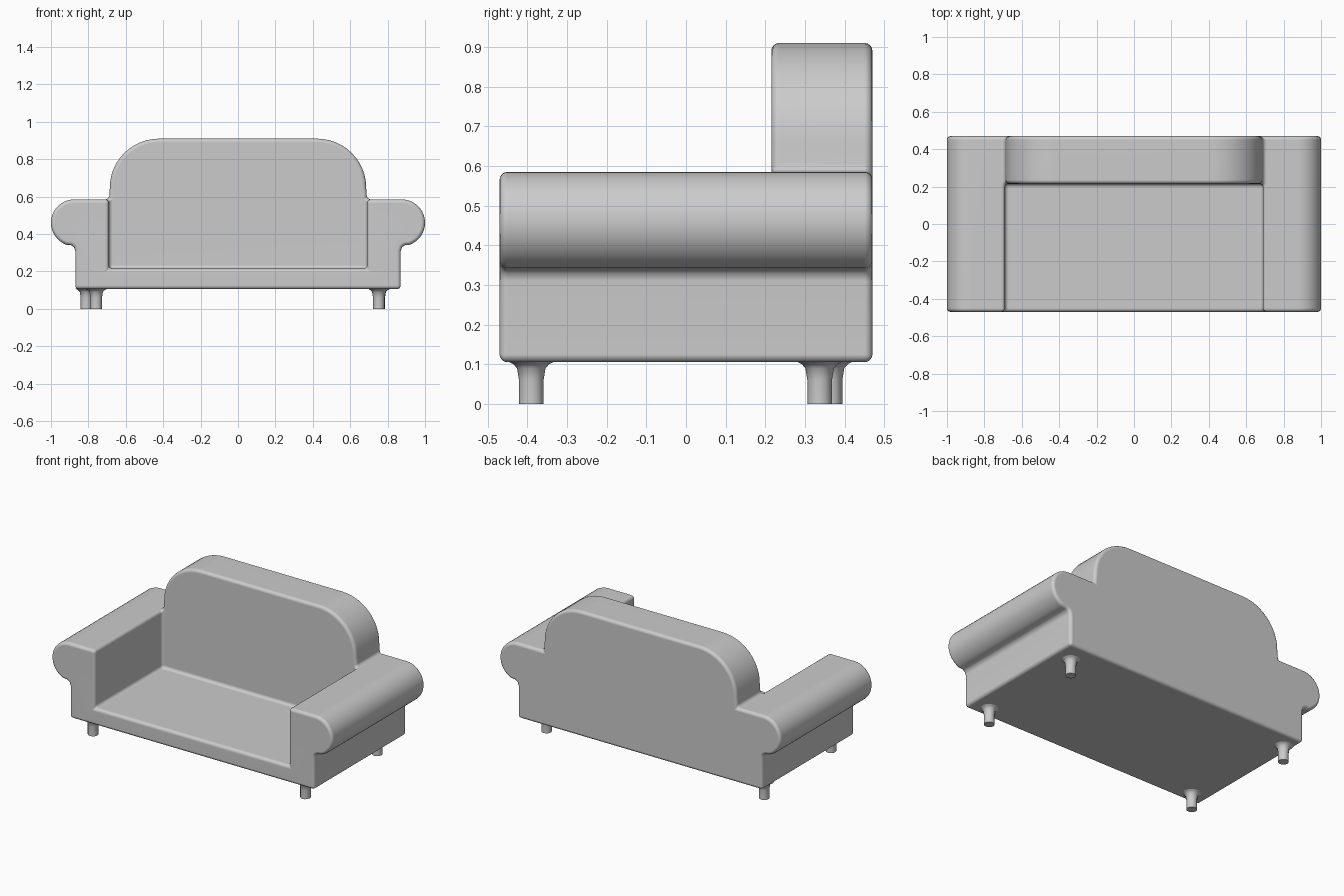
import bpy, bmesh
from math import sin, cos, pi, radians

if "Cube" in bpy.data.objects:
    bpy.data.objects.remove(bpy.data.objects["Cube"])

FRONT, REST, REAR = -0.47, 0.215, 0.47   # front, backrest face and rear in y


def arc(cx, cz, rx, rz, a0, a1, n):
    return [(cx + rx * cos(radians(a0 + (a1 - a0) * i / n)),
             cz + rz * sin(radians(a0 + (a1 - a0) * i / n))) for i in range(n + 1)]


def mirror(pts):
    return [(-x, z) for x, z in reversed(pts)]


def finish(bm, name, angle, bevel=0):
    bmesh.ops.remove_doubles(bm, verts=bm.verts, dist=1e-5)
    bmesh.ops.recalc_face_normals(bm, faces=bm.faces)
    me = bpy.data.meshes.new(name)
    bm.to_mesh(me)
    bm.free()
    ob = bpy.data.objects.new(name, me)
    bpy.context.collection.objects.link(ob)
    bpy.ops.object.select_all(action='DESELECT')
    ob.select_set(True)
    bpy.context.view_layer.objects.active = ob
    if bevel:
        mod = ob.modifiers.new("soft_edges", 'BEVEL')
        mod.width, mod.segments = bevel, 4
        mod.limit_method, mod.angle_limit = 'ANGLE', radians(50)
        mod.use_clamp_overlap = False
        bpy.ops.object.modifier_apply(modifier=mod.name)
    bpy.ops.object.shade_smooth_by_angle(angle=radians(angle))
    if bevel:
        ob.modifiers.new("clean_shading", 'WEIGHTED_NORMAL').keep_sharp = True
    return ob


# Sofa body: rolled arms, seat and backrest as one upholstered shell
arm = [(0.87, 0.105), (0.87, 0.31), (0.877, 0.33), (0.892, 0.34)] \
    + arc(0.875, 0.46, 0.125, 0.125, -70, 90, 18)
inner = [(0.69, 0.585), (0.69, 0.215), (-0.69, 0.215), (-0.69, 0.585)]
crown = arc(0.42, 0.65, 0.265, 0.26, 0, 90, 12)
crown = [inner[0]] + crown + mirror(crown) + [inner[3]]

bm = bmesh.new()


def face(pts):
    bm.faces.new([bm.verts.new(p) for p in pts])


def panel(outline, y):
    face([(x, y, z) for x, z in outline])


def strip(path, y0, y1):
    for (xa, za), (xb, zb) in zip(path, path[1:]):
        face([(xa, y0, za), (xb, y0, zb), (xb, y1, zb), (xa, y1, za)])


panel(arm + inner + mirror(arm), FRONT)
panel(arm + crown + mirror(arm), REAR)
panel(inner + crown[::-1][1:-1], REST)
strip(arm, FRONT, REAR)
strip(mirror(arm), FRONT, REAR)
strip([(-0.87, 0.105), (0.87, 0.105)], FRONT, REAR)
strip(inner, FRONT, REST)
strip(crown, REST, REAR)
# Arm tops, with a corner where the backrest starts
for s in (1, -1):
    face([(s * 0.875, FRONT, 0.585), (s * 0.69, FRONT, 0.585), (s * 0.69, REST, 0.585),
          (s * 0.69, REAR, 0.585), (s * 0.875, REAR, 0.585)])
finish(bm, "sofa_body", 40, 0.02)

# Legs: turned posts flaring out under the base
LEG = [(0.031, 0), (0.031, 0.06), (0.036, 0.09), (0.045, 0.1), (0.06, 0.108)]
SIDES = 12


def leg(name, x, y):
    bm = bmesh.new()
    rings = [[bm.verts.new((x + r * cos(2 * pi * i / SIDES), y + r * sin(2 * pi * i / SIDES), z))
              for i in range(SIDES)] for r, z in LEG]
    for a, b in zip(rings, rings[1:]):
        for i in range(SIDES):
            j = (i + 1) % SIDES
            bm.faces.new((a[i], a[j], b[j], b[i]))
    bm.faces.new(rings[0])
    bm.faces.new(rings[-1])
    finish(bm, name, 50)


leg("front_right_leg", 0.753, -0.39)
leg("front_left_leg", -0.758, -0.39)
leg("rear_right_leg", 0.755, 0.337)
leg("rear_left_leg", -0.81, 0.363)
